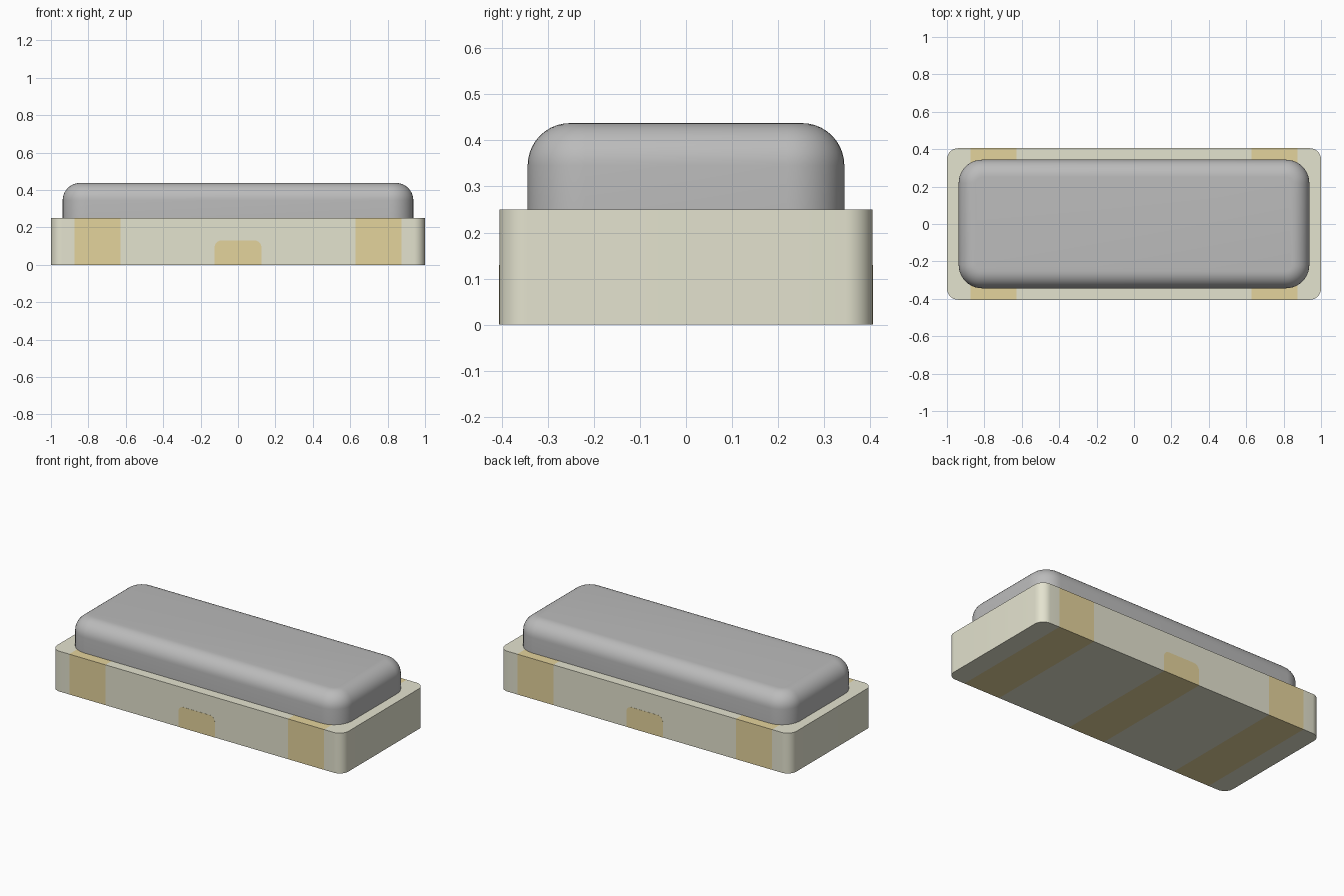
import bpy, bmesh, math
from mathutils import Vector

cube = bpy.data.objects.get("Cube")
if cube:
    bpy.data.objects.remove(cube, do_unlink=True)


def material(name, srgb):
    linear = [((c / 255 + 0.055) / 1.055) ** 2.4 for c in srgb] + [1]
    mat = bpy.data.materials.new(name)
    mat.use_nodes = True
    mat.diffuse_color = linear
    mat.node_tree.nodes["Principled BSDF"].inputs["Base Color"].default_value = linear
    return mat


ceramic = material("cream ceramic", (228, 227, 207))
gold = material("pale gold", (228, 211, 156))
metal = material("grey metal", (187, 187, 187))


def finish(bm, name, *mats):
    bmesh.ops.recalc_face_normals(bm, faces=bm.faces)
    mesh = bpy.data.meshes.new(name)
    bm.to_mesh(mesh)
    bm.free()
    obj = bpy.data.objects.new(name, mesh)
    bpy.context.collection.objects.link(obj)
    for mat in mats:
        mesh.materials.append(mat)
    bpy.ops.object.select_all(action='DESELECT')
    obj.select_set(True)
    bpy.context.view_layer.objects.active = obj
    bpy.ops.object.shade_smooth_by_angle(angle=math.radians(35))
    return obj


def rounded_box(size, bottom, corner, top_round=0):
    """Box with rounded upright edges and an optional rounded top rim."""
    bm = bmesh.new()
    bmesh.ops.create_cube(bm, size=1)
    for v in bm.verts:
        v.co = Vector(a * b for a, b in zip(v.co, size))
        v.co.z += bottom + size[2] / 2
    upright = [e for e in bm.edges if abs(e.verts[0].co.z - e.verts[1].co.z) > 0.01]
    bmesh.ops.bevel(bm, geom=upright, offset=corner, segments=10,
                    affect='EDGES', profile=0.5)
    if top_round:
        top = bottom + size[2] - 0.001
        rim = [e for e in bm.edges if all(v.co.z > top for v in e.verts)]
        bmesh.ops.bevel(bm, geom=rim, offset=top_round, segments=10,
                        affect='EDGES', profile=0.5)
    return bm


# Ceramic base, with gold bands cut into its faces
depth = 0.81
band_in, band_out, pad = 0.627, 0.875, 0.125
bm = rounded_box((2, depth, 0.25), 0, 0.06)
for x in (band_in, band_out, pad):
    for side in (-1, 1):
        bmesh.ops.bisect_plane(bm, geom=bm.verts[:] + bm.edges[:] + bm.faces[:],
                               plane_co=(side * x, 0, 0), plane_no=(1, 0, 0))
bm.normal_update()
for f in bm.faces:
    c = f.calc_center_median()
    underside_strip = abs(c.x) < pad and c.z < 0.01
    f.material_index = int(band_in < abs(c.x) < band_out or underside_strip)
finish(bm, "ceramic_base", ceramic, gold)

# Metal lid with a rounded rim
finish(rounded_box((1.875, 0.6875, 0.1875), 0.25, 0.125, 0.092), "metal_lid", metal)

# Centre contact plates with rounded upper corners, front and back
radius, height, thick = 0.035, 0.13, 0.001
arc = [(pad - radius + radius * math.cos(t), height - radius + radius * math.sin(t))
       for t in (math.pi / 2 * i / 8 for i in range(9))]
outline = [(pad, 0)] + arc + [(-x, z) for x, z in reversed(arc)] + [(-pad, 0)]
for name, side in (("front", -1), ("back", 1)):
    bm = bmesh.new()
    face = bm.faces.new([bm.verts.new((x, side * (depth / 2 - thick), z)) for x, z in outline])
    new = bmesh.ops.extrude_face_region(bm, geom=[face])["geom"]
    bmesh.ops.translate(bm, vec=(0, side * 2 * thick, 0),
                        verts=[v for v in new if isinstance(v, bmesh.types.BMVert)])
    finish(bm, name + "_contact", gold)
